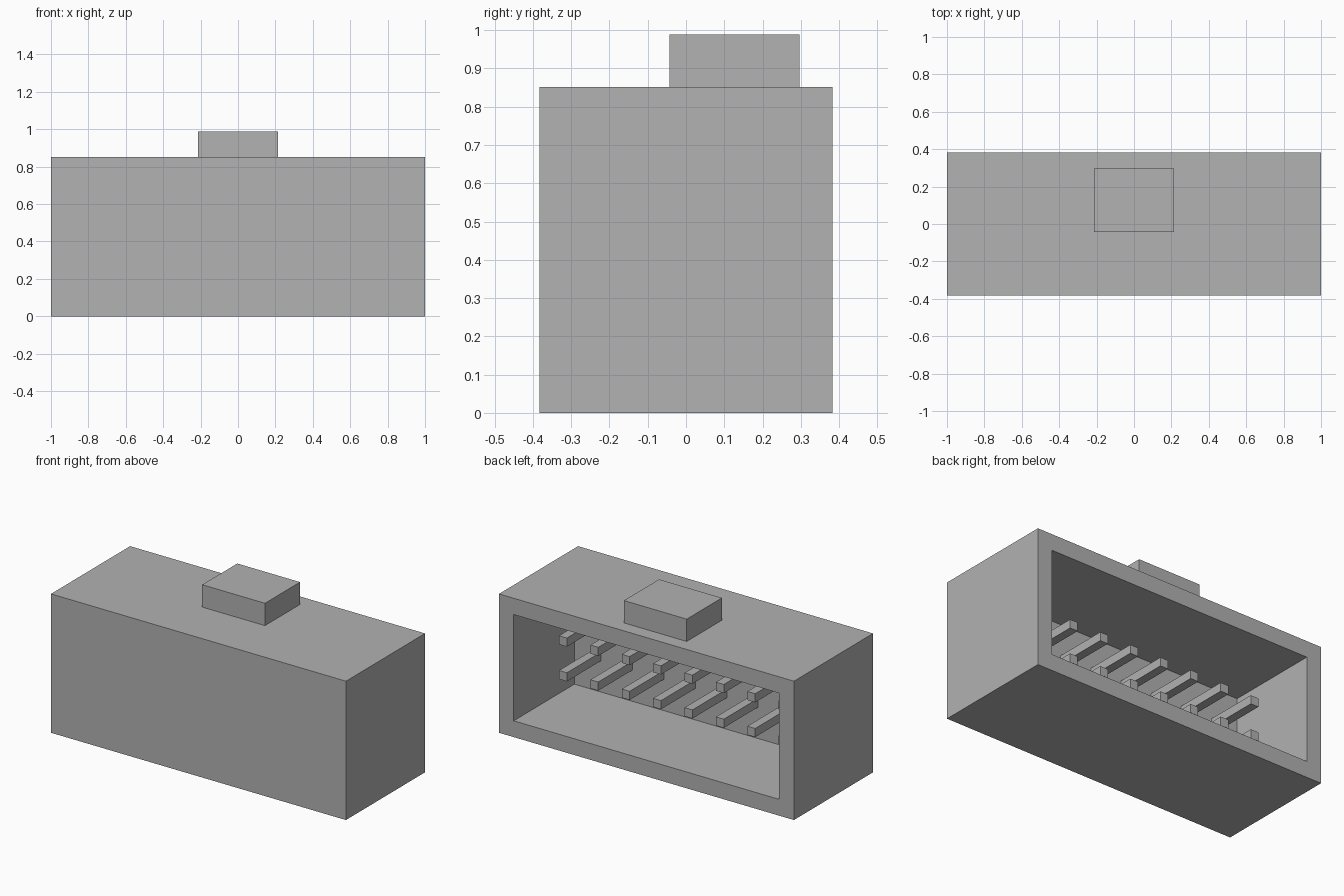
import bpy
import bmesh
from mathutils import Matrix, Vector

default = bpy.data.objects.get("Cube")
if default:
    bpy.data.objects.remove(default, do_unlink=True)

grey = bpy.data.materials.new("plain grey")
grey.use_nodes = True
COLOUR = (0.445, 0.445, 0.445, 1.0)
grey.diffuse_color = COLOUR
grey.node_tree.nodes["Principled BSDF"].inputs["Base Color"].default_value = COLOUR


def box_mesh(low, high):
    """Axis-aligned box between two corners."""
    low, high = Vector(low), Vector(high)
    bm = bmesh.new()
    place = Matrix.Translation((low + high) / 2) @ Matrix.Diagonal((*(high - low), 1))
    bmesh.ops.create_cube(bm, size=1, matrix=place)
    return bm


def finish(bm, name):
    bmesh.ops.recalc_face_normals(bm, faces=bm.faces[:])
    mesh = bpy.data.meshes.new(name)
    bm.to_mesh(mesh)
    bm.free()
    mesh.materials.append(grey)
    obj = bpy.data.objects.new(name, mesh)
    bpy.context.collection.objects.link(obj)
    return obj


HALF_DEPTH, HEIGHT, WALL = 0.383, 0.851, 0.1
CAVITY_FLOOR = -0.205
PITCH, PIN, PIN_TIP = 0.2128, 0.0532, 0.128

# Housing: a box with its back face inset and pushed in to form the socket
bm = box_mesh((-1, -HALF_DEPTH, 0), (1, HALF_DEPTH, HEIGHT))
bm.normal_update()
back = max(bm.faces, key=lambda f: f.calc_center_median().y)
bmesh.ops.inset_region(bm, faces=[back], thickness=WALL, use_even_offset=True)
floor = bmesh.ops.extrude_discrete_faces(bm, faces=[back])["faces"][0]
bmesh.ops.translate(bm, verts=floor.verts[:],
                    vec=(0, CAVITY_FLOOR - HALF_DEPTH, 0))
finish(bm, "housing")

# Locking tab on the top
finish(box_mesh((-PITCH, -0.043, HEIGHT), (PITCH, 0.297, 0.988)), "locking_tab")

# Two rows of eight contact pins inside the socket
for row, side in (("lower", -1), ("upper", 1)):
    z = HEIGHT / 2 + side * PITCH / 2
    for i in range(8):
        x = (i - 3.5) * PITCH
        finish(box_mesh((x - PIN / 2, CAVITY_FLOOR, z - PIN / 2),
                        (x + PIN / 2, PIN_TIP, z + PIN / 2)),
               f"{row}_pin_{i + 1}")
